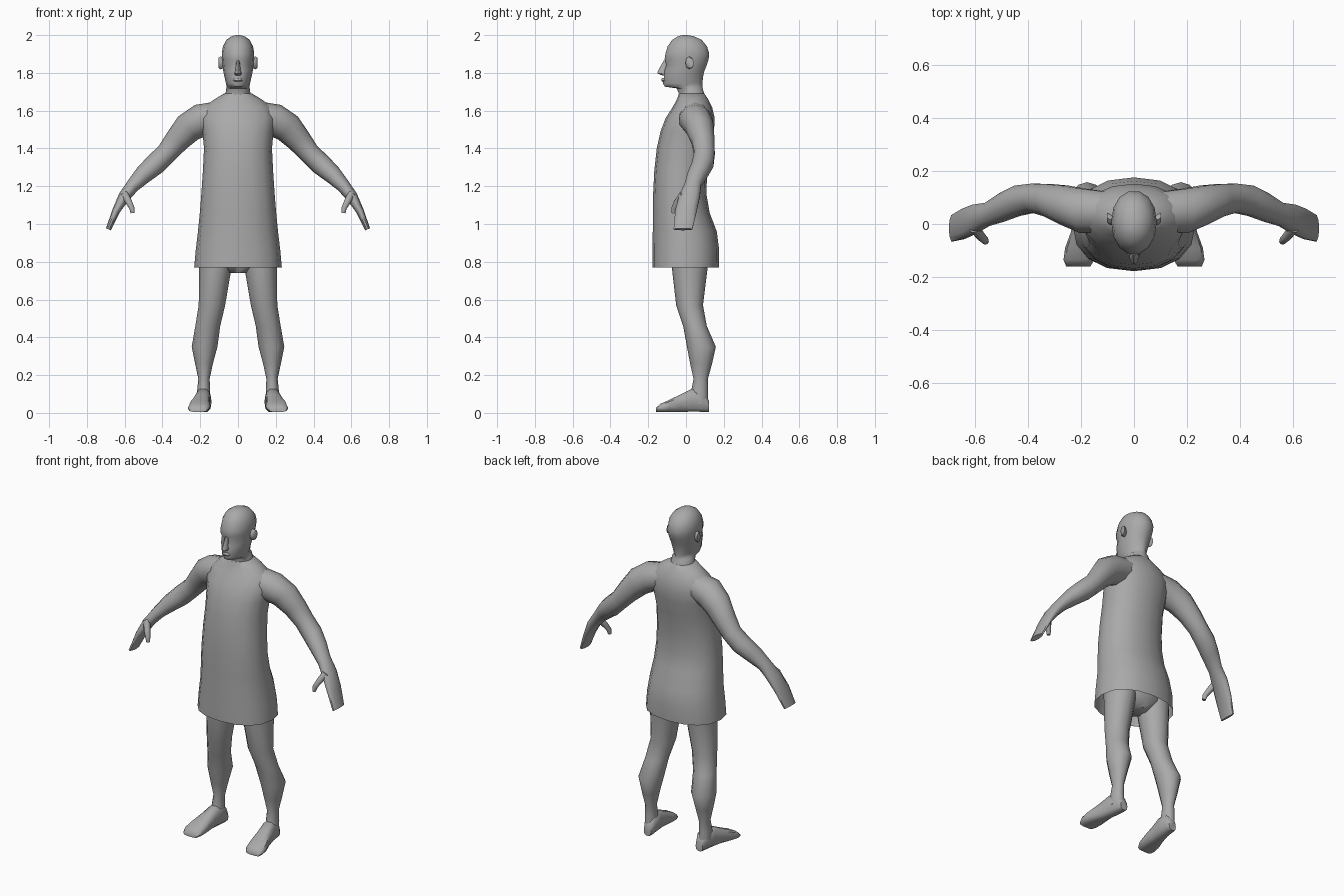
import bpy, math
from mathutils import Vector

grey = bpy.data.materials.new("matte_grey")
grey.diffuse_color = (0.4, 0.4, 0.4, 1)
X, Y, Z = Vector((1, 0, 0)), Vector((0, 1, 0)), Vector((0, 0, 1))


def ring(c, u, v, n=12, p=2.0):
    """Superellipse of points around c, spanned by u and v."""
    pts = []
    for i in range(n):
        a = 2 * math.pi * i / n
        ca, sa = math.cos(a), math.sin(a)
        pts.append(Vector(c) + u * math.copysign(abs(ca) ** (2 / p), ca)
                   + v * math.copysign(abs(sa) ** (2 / p), sa))
    return pts


def loft(name, rings, caps=(True, True), mirror=False, angle=50):
    n = len(rings[0])
    verts = [p for r in rings for p in r]
    faces = [(k * n + i, k * n + (i + 1) % n, (k + 1) * n + (i + 1) % n, (k + 1) * n + i)
             for k in range(len(rings) - 1) for i in range(n)]
    if caps[0]:
        faces.append(tuple(reversed(range(n))))
    if caps[1]:
        faces.append(tuple(range(len(verts) - n, len(verts))))
    me = bpy.data.meshes.new(name)
    me.from_pydata(verts, [], faces)
    me.materials.append(grey)
    ob = bpy.data.objects.new(name, me)
    bpy.context.collection.objects.link(ob)
    bpy.ops.object.select_all(action='DESELECT')
    bpy.context.view_layer.objects.active = ob
    ob.select_set(True)
    if caps[0]:
        bpy.ops.object.mode_set(mode='EDIT')
        bpy.ops.mesh.select_all(action='SELECT')
        bpy.ops.mesh.normals_make_consistent(inside=False)
        bpy.ops.object.mode_set(mode='OBJECT')
    bpy.ops.object.shade_smooth_by_angle(angle=math.radians(angle))
    if mirror:
        ob.modifiers.new("Mirror", 'MIRROR')
    return ob


def level(z, cx, hw, yf, yb, n=12, p=2.0):
    """Horizontal section from front yf to back yb."""
    return ring((cx, (yf + yb) / 2, z), X * hw, Y * (yb - yf) / 2, n, p)


def limb(path):
    """Sections across a path of (x, y, z, thickness, half depth)."""
    out = []
    for i, (x, y, z, h, d) in enumerate(path):
        a, b = path[max(i - 1, 0)], path[min(i + 1, len(path) - 1)]
        t = Vector((b[0] - a[0], 0, b[2] - a[2])).normalized()
        out.append(ring((x, y, z), Vector((-t.z, 0, t.x)) * h, Y * d, 10))
    return out


# Tunic, open at the hem, running up over the shoulders
loft("tunic", [level(z, 0, w, f, b, 16, p) for z, w, f, b, p in [
    (0.77, .232, -.178, .174, 2.3), (0.86, .224, -.178, .176, 2.3),
    (0.96, .212, -.176, .163, 2.2), (1.06, .202, -.175, .125, 2.2),
    (1.16, .194, -.174, .108, 2.2), (1.28, .186, -.168, .112, 2.2),
    (1.40, .180, -.155, .130, 2.2), (1.49, .188, -.135, .148, 2.2),
    (1.56, .200, -.108, .152, 2.1), (1.62, .178, -.070, .138, 2),
    (1.66, .125, -.048, .118, 2), (1.69, .075, -.038, .098, 2)]], (False, True))

# Hips hidden under the tunic
loft("hips", [level(z, 0, w, f, b) for z, w, f, b in [
    (0.74, .05, -.04, .08), (0.80, .16, -.08, .12), (0.95, .18, -.10, .12)]])

# Arms with flattened hands
loft("arm", limb([
    (.10, .045, 1.575, .075, .080), (.195, .050, 1.550, .087, .088),
    (.265, .072, 1.508, .080, .077), (.325, .090, 1.440, .066, .064),
    (.378, .098, 1.375, .056, .057), (.440, .088, 1.315, .057, .060),
    (.500, .062, 1.262, .049, .056), (.555, .036, 1.205, .037, .046),
    (.603, .018, 1.145, .031, .058), (.645, .000, 1.070, .021, .060),
    (.686, -.016, .972, .014, .052)]), mirror=True, angle=60)
loft("thumb", limb([
    (.605, -.010, 1.165, .022, .024), (.580, -.044, 1.120, .018, .020),
    (.562, -.062, 1.085, .014, .016), (.558, -.066, 1.058, .010, .010)]), mirror=True)

# Legs
loft("leg", [level(z, cx, w, f, b) for z, cx, w, f, b in [
    (0.90, .115, .095, -.080, .120), (0.77, .120, .086, -.075, .115),
    (0.57, .138, .070, -.052, .090), (0.46, .160, .066, -.015, .110),
    (0.35, .177, .068, .005, .158), (0.26, .180, .047, .022, .138),
    (0.18, .180, .030, .040, .116), (0.12, .182, .034, .028, .116),
    (0.05, .180, .036, .020, .118)]], mirror=True)

# Feet, splayed outward and widening toward the toes
loft("foot", [ring((cx, y, h / 2 + .004), X * w, Z * (h / 2), 10, 2.8)
              for y, cx, w, h in [
    (.122, .174, .024, .06), (.095, .176, .036, .11), (.030, .184, .039, .125),
    (-.03, .193, .045, .095), (-.09, .203, .057, .065),
    (-.135, .208, .058, .045), (-.16, .210, .046, .022)]], mirror=True)

# Head and neck
loft("head", [level(z, 0, w, f, b, 14, p) for z, w, f, b, p in [
    (1.64, .085, -.040, .120, 2), (1.69, .066, -.040, .098, 2),
    (1.718, .062, -.050, .090, 2), (1.727, .060, -.115, .090, 1.8),
    (1.745, .064, -.126, .090, 1.8), (1.78, .072, -.118, .093, 1.9),
    (1.81, .078, -.117, .100, 2), (1.845, .082, -.106, .114, 2),
    (1.87, .084, -.116, .122, 2.1), (1.90, .086, -.112, .126, 2.1),
    (1.94, .080, -.100, .114, 2.1), (1.975, .062, -.075, .085, 2),
    (1.993, .036, -.045, .045, 2), (2.0, .012, -.020, .010, 2)]])
loft("nose", [level(z, 0, w, f, -.09, 8) for z, w, f in [
    (1.785, .014, -.122), (1.797, .019, -.152), (1.812, .014, -.148),
    (1.865, .008, -.118)]])
loft("lips", [level(z, 0, w, f, -.08, 8) for z, w, f in [
    (1.750, .020, -.122), (1.760, .028, -.130), (1.774, .018, -.128)]])
loft("ear", [ring((x, y, 1.853), Y * a, Z * b, 8) for x, y, a, b in [
    (.070, .010, .014, .026), (.092, .018, .021, .034), (.102, .024, .018, .028)]],
    mirror=True)
